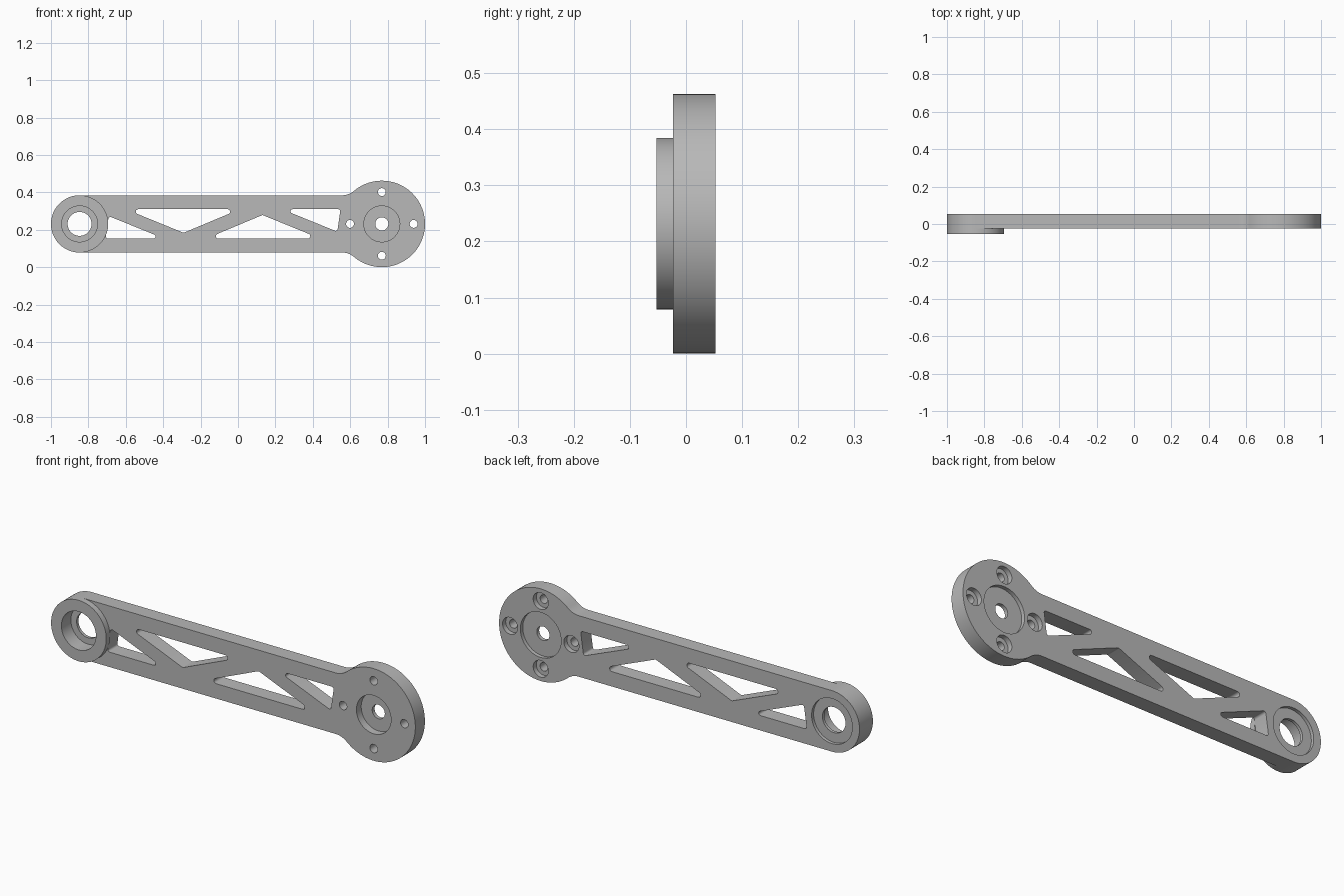
import bpy, bmesh, math
from math import pi, cos, sin, sqrt, atan2
from mathutils import Vector

if "Cube" in bpy.data.objects:
    bpy.data.objects.remove(bpy.data.objects["Cube"])

FRONT, BACK, BOSS = -0.023, 0.053, -0.053   # y levels
ZC = 0.2315                                 # centre line height
LX, LR = -0.847, 0.153                      # small end
RX, RR = 0.769, 0.231                       # round flange

metal = bpy.data.materials.new("grey_metal")
metal.diffuse_color = (0.48, 0.48, 0.48, 1)
metal.use_nodes = True
metal.node_tree.nodes["Principled BSDF"].inputs["Base Color"].default_value = metal.diffuse_color


def arc(cx, cz, r, a0, a1, n):
    return [(cx + r * cos(a0 + (a1 - a0) * i / n), cz + r * sin(a0 + (a1 - a0) * i / n))
            for i in range(n + 1)]


def prism(name, pts, y0, y1):
    """Extrude an x-z outline from y0 to y1."""
    bm = bmesh.new()
    face = bm.faces.new([bm.verts.new((x, y0, z)) for x, z in pts])
    ext = bmesh.ops.extrude_face_region(bm, geom=[face])["geom"]
    bmesh.ops.translate(bm, vec=(0, y1 - y0, 0),
                        verts=[v for v in ext if isinstance(v, bmesh.types.BMVert)])
    bmesh.ops.recalc_face_normals(bm, faces=bm.faces)
    me = bpy.data.meshes.new(name)
    bm.to_mesh(me)
    bm.free()
    me.materials.append(metal)
    ob = bpy.data.objects.new(name, me)
    bpy.context.collection.objects.link(ob)
    return ob


def disc(x, z, r, y0, y1, n=64):
    return prism("cutter", arc(x, z, r, 0, 2 * pi, n)[:-1], y0, y1)


def rounded(pts, r, n=6):
    """Fillet every corner of a convex polygon."""
    out = []
    for i, p in enumerate(pts):
        p = Vector(p)
        a = (Vector(pts[i - 1]) - p).normalized()
        b = (Vector(pts[(i + 1) % len(pts)]) - p).normalized()
        half = a.angle(b) / 2
        c = p + (a + b).normalized() * (r / sin(half))
        s, e = p + a * (r / math.tan(half)) - c, p + b * (r / math.tan(half)) - c
        a0 = atan2(s.y, s.x)
        sweep = (atan2(e.y, e.x) - a0 + pi) % (2 * pi) - pi
        out += arc(c.x, c.y, r, a0, a0 + sweep, n)
    return out


def cut(ob, cutter):
    m = ob.modifiers.new("cut", "BOOLEAN")
    m.operation, m.solver, m.object = "DIFFERENCE", "EXACT", cutter
    bpy.context.view_layer.objects.active = ob
    bpy.ops.object.modifier_apply(modifier=m.name)
    bpy.data.objects.remove(cutter)


# Arm plate: small round end, straight bar, filleted neck, round flange
NF = 0.095                                             # neck fillet radius
dx = sqrt((RR + NF) ** 2 - (LR + NF) ** 2)
neck = atan2(LR + NF, -dx)                             # flange angle at the neck
lower = arc(RX - dx, ZC - LR - NF, NF, pi / 2, pi - neck, 10)
upper = [(x, 2 * ZC - z) for x, z in reversed(lower)]
outline = (arc(LX, ZC, LR, pi / 2, 3 * pi / 2, 48) + lower
           + arc(RX, ZC, RR, -neck, neck, 80)[1:-1] + upper)
arm = prism("arm_plate", outline, FRONT, BACK)

# Truss windows, repeated by a half turn about the middle of the bar
big = rounded([(-0.60, 0.31), (0.01, 0.31), (-0.291, 0.184)], 0.013)
small = rounded([(0.235, 0.31), (0.548, 0.31), (0.531, 0.190)], 0.011)
for w in (big, small):
    cut(arm, prism("cutter", w, -0.2, 0.2))
    cut(arm, prism("cutter", [(-0.16 - x, 2 * ZC - z) for x, z in w], -0.2, 0.2))

# Small end: through hole, front bearing bore, back recess
cut(arm, disc(LX, ZC, 0.064, -0.2, 0.2))
cut(arm, disc(LX, ZC, 0.096, -0.2, 0.022))
cut(arm, disc(LX, ZC, 0.113, BACK - 0.016, 0.2))

# Flange: through hole, front and back recesses
cut(arm, disc(RX, ZC, 0.035, -0.2, 0.2))
cut(arm, disc(RX, ZC, 0.096, -0.2, 0.015))
cut(arm, disc(RX, ZC, 0.113, BACK - 0.019, 0.2))

# Four bolt holes counterbored from the back
for k in range(4):
    x, z = RX + 0.17 * cos(k * pi / 2), ZC + 0.17 * sin(k * pi / 2)
    cut(arm, disc(x, z, 0.021, -0.2, 0.2, 32))
    cut(arm, disc(x, z, 0.042, BACK - 0.025, 0.2, 32))

# Raised bearing ring on the front of the small end
ring = disc(LX, ZC, LR, BOSS, FRONT, 96)
ring.name = "bearing_ring"
cut(ring, disc(LX, ZC, 0.096, -0.2, 0.2))

# Smooth round walls, keep edges crisp
for ob in (arm, ring):
    bpy.ops.object.select_all(action="DESELECT")
    ob.select_set(True)
    bpy.context.view_layer.objects.active = ob
    bpy.ops.object.shade_smooth_by_angle(angle=math.radians(30))
